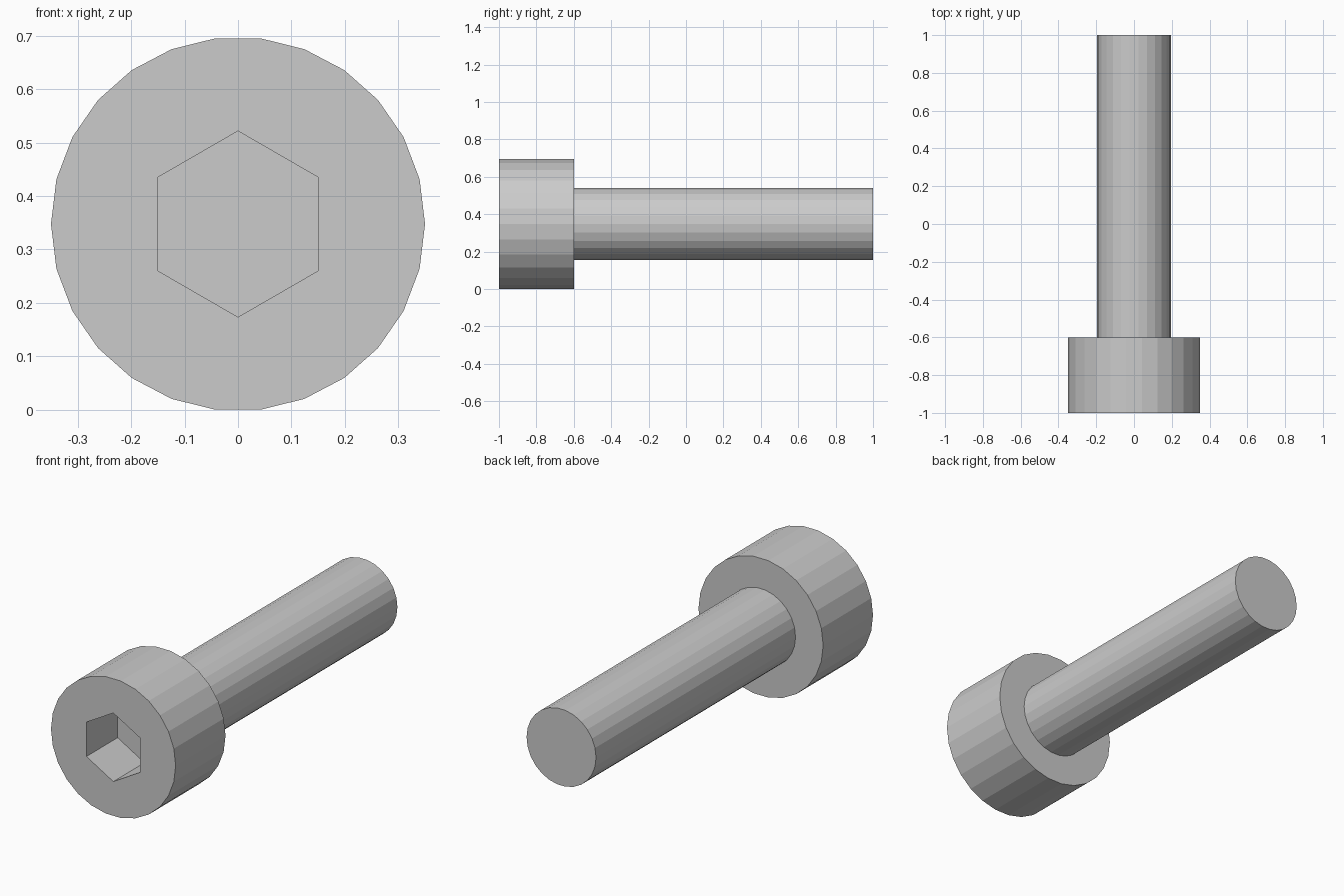
import bpy, bmesh
from math import cos, sin, pi

if "Cube" in bpy.data.objects:
    bpy.data.objects.remove(bpy.data.objects["Cube"])

SIDES = 26
HEAD_R, SHAFT_R, HEX_R = 0.35, 0.195, 0.174
CZ = HEAD_R * cos(pi / SIDES)      # head rests on a flat facet

bm = bmesh.new()


def ring(n, r, y, start=0.0):
    return [bm.verts.new((r * cos(start + 2 * pi * i / n), y,
                          CZ + r * sin(start + 2 * pi * i / n))) for i in range(n)]


def bridge(a, b):
    for i in range(len(a)):
        j = (i + 1) % len(a)
        bm.faces.new((a[i], a[j], b[j], b[i]))


# Head side, shoulder under the head, shaft and its end cap
head_front = ring(SIDES, HEAD_R, -1.0)
head_back = ring(SIDES, HEAD_R, -0.6)
shaft_start = ring(SIDES, SHAFT_R, -0.6)
shaft_end = ring(SIDES, SHAFT_R, 1.0)
bridge(head_front, head_back)
bridge(head_back, shaft_start)
bridge(shaft_start, shaft_end)
bm.faces.new(shaft_end)

# Hexagonal socket with a flat floor
hex_front = ring(6, HEX_R, -1.0, pi / 2)
hex_floor = ring(6, HEX_R, -0.75, pi / 2)
bridge(hex_front, hex_floor)
bm.faces.new(hex_floor)

# Front face of the head around the socket
rim = [bm.edges.get((r[i], r[(i + 1) % len(r)]))
       for r in (head_front, hex_front) for i in range(len(r))]
bmesh.ops.triangle_fill(bm, edges=rim, use_beauty=True, normal=(0, -1, 0))
bmesh.ops.recalc_face_normals(bm, faces=bm.faces[:])

mesh = bpy.data.meshes.new("socket_head_bolt")
bm.to_mesh(mesh)
bm.free()
bolt = bpy.data.objects.new("socket_head_bolt", mesh)
bpy.context.collection.objects.link(bolt)
